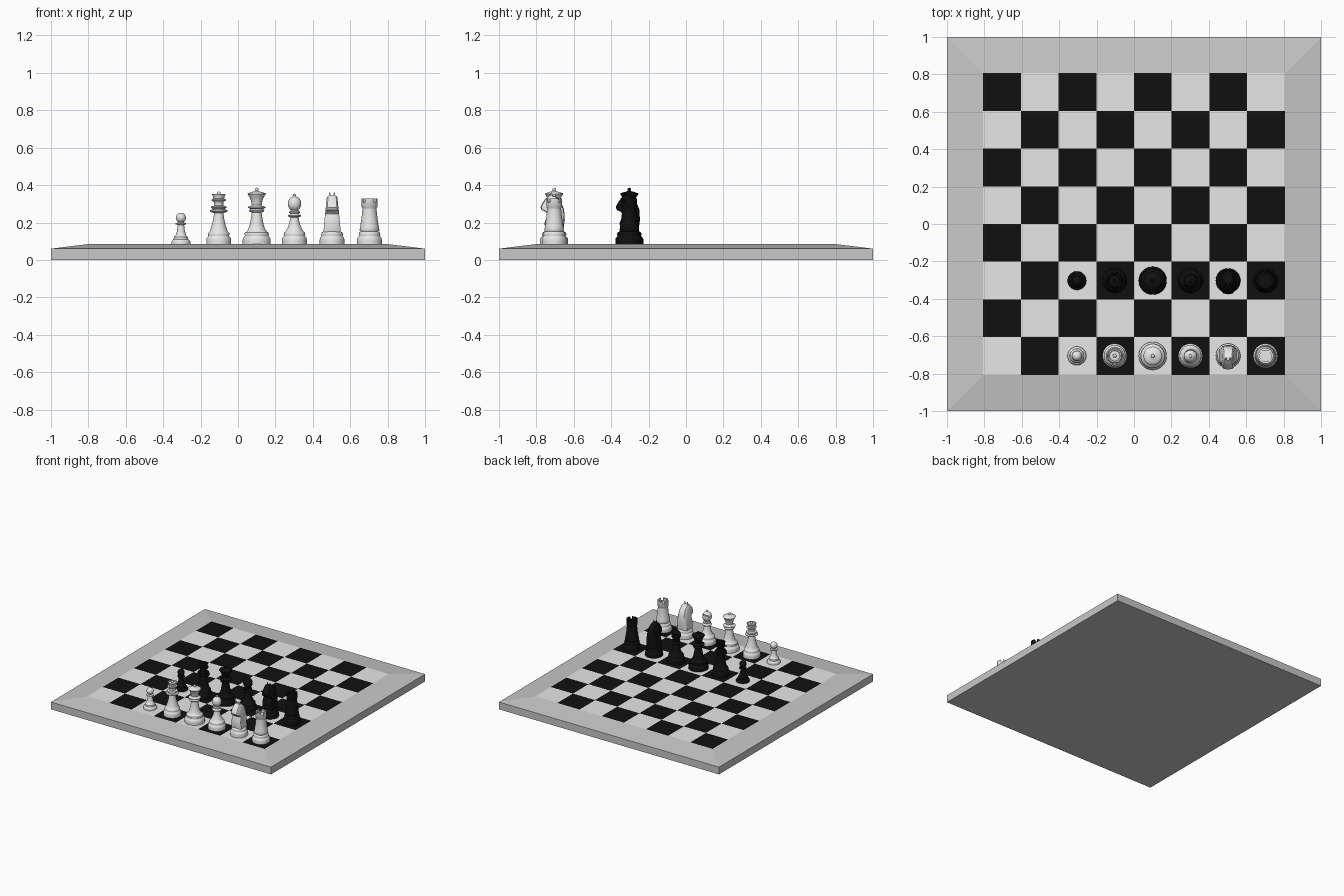
import bpy, bmesh, math
from mathutils import Vector

if "Cube" in bpy.data.objects:
    bpy.data.objects.remove(bpy.data.objects["Cube"])

TOP, HALF = 0.084, 0.806          # playing surface height and half width
ROW_WHITE, ROW_BLACK = -0.705, -0.303


def material(name, v):
    m = bpy.data.materials.new(name)
    m.diffuse_color = (v, v, v, 1)
    m.use_nodes = True
    m.node_tree.nodes["Principled BSDF"].inputs["Base Color"].default_value = m.diffuse_color
    return m


WHITE = material("white", 0.8)
BLACK = material("black", 0.005)
FRAME = material("frame_grey", 0.58)


def make(name, bm, mats, loc=(0, 0, 0)):
    me = bpy.data.meshes.new(name)
    bm.to_mesh(me)
    bm.free()
    ob = bpy.data.objects.new(name, me)
    bpy.context.collection.objects.link(ob)
    ob.location = loc
    for m in mats:
        me.materials.append(m)
    return ob


def lathe(bm, pts, n=40, turn=0.0):
    """Spin (radius, z) points round the z axis; radius 0 makes a pole."""
    prev = None
    for r, z in pts:
        if r == 0:
            ring = [bm.verts.new((0, 0, z))] * n
        else:
            a = [turn + 2 * math.pi * i / n for i in range(n)]
            ring = [bm.verts.new((r * math.cos(t), r * math.sin(t), z)) for t in a]
        if prev:
            for i in range(n):
                j = (i + 1) % n
                quad = list(dict.fromkeys([prev[i], prev[j], ring[j], ring[i]]))
                if len(quad) > 2:
                    bm.faces.new(quad)
        prev = ring
    bmesh.ops.recalc_face_normals(bm, faces=bm.faces)


def ball(r, z, start=-60, end=90, squash=1.0, steps=9):
    """Profile points of a ball, closed at the top."""
    pts = []
    for i in range(steps + 1):
        a = math.radians(start + (end - start) * i / steps)
        pts.append((0 if a > 1.57 else r * math.cos(a), z + r * squash * math.sin(a)))
    return pts


def foot(r):
    """Stepped foot shared by the large pieces."""
    return [(0, TOP), (r, TOP), (r, 0.108), (0.97 * r, 0.118), (0.86 * r, 0.125),
            (0.84 * r, 0.130), (0.88 * r, 0.137), (0.84 * r, 0.146), (0.73 * r, 0.151)]


def piece(name, pts, x):
    bm = bmesh.new()
    lathe(bm, pts)
    return make(name, bm, [WHITE], (x, ROW_WHITE, 0))


def cut(ob, size, loc, rot):
    """Cut a box-shaped slot out of a piece."""
    bm = bmesh.new()
    bmesh.ops.create_cube(bm, size=1)
    bmesh.ops.scale(bm, vec=size, verts=bm.verts)
    c = make("cutter", bm, [WHITE], ob.location + Vector(loc))
    c.rotation_euler = rot
    c.hide_render = True
    m = ob.modifiers.new("slot", 'BOOLEAN')
    m.operation, m.solver, m.object = 'DIFFERENCE', 'EXACT', c
    bpy.context.view_layer.objects.active = ob
    bpy.ops.object.modifier_apply(modifier=m.name)
    bpy.data.objects.remove(c)


# board frame with sloping border
bm = bmesh.new()
q = math.sqrt(2)
lathe(bm, [(0, 0), (q, 0), (q, 0.06), (HALF * q, TOP)], 4, math.pi / 4)
make("board_frame", bm, [FRAME])

# chequered squares
bm = bmesh.new()
bmesh.ops.create_grid(bm, x_segments=8, y_segments=8, size=HALF)
for f in bm.faces:
    c = f.calc_center_median()
    i, j = (int((v + HALF) / (HALF / 4)) for v in (c.x, c.y))
    f.material_index = (i + j) % 2
make("squares", bm, [WHITE, BLACK], (0, 0, TOP))

# pawn
pawn = piece("pawn", [(0, TOP), (0.05, TOP), (0.05, 0.097), (0.046, 0.106), (0.039, 0.110),
                      (0.038, 0.122), (0.028, 0.132), (0.021, 0.155), (0.017, 0.186),
                      (0.028, 0.190), (0.028, 0.196), (0.016, 0.200)]
             + ball(0.027, 0.225, -55), -0.305)

# crowned piece with double collar
queen = piece("tall_crown_piece", foot(0.066) + [
    (0.044, 0.165), (0.036, 0.19), (0.029, 0.22), (0.025, 0.25), (0.036, 0.254), (0.048, 0.260),
    (0.048, 0.266), (0.034, 0.270), (0.034, 0.275), (0.042, 0.280), (0.040, 0.286), (0.025, 0.290),
    (0.024, 0.302), (0.028, 0.312), (0.038, 0.318), (0.038, 0.324), (0.029, 0.328), (0.033, 0.345),
    (0.037, 0.352), (0.030, 0.352), (0.027, 0.345), (0.009, 0.349)]
    + ball(0.010, 0.355, -40, steps=6), -0.103)

# crowned piece with wide flared head
king = piece("wide_crown_piece", foot(0.075) + [
    (0.046, 0.163), (0.038, 0.185), (0.031, 0.22), (0.026, 0.253), (0.037, 0.257), (0.041, 0.263),
    (0.036, 0.269), (0.036, 0.273), (0.046, 0.278), (0.046, 0.284), (0.030, 0.289), (0.026, 0.294),
    (0.030, 0.315), (0.038, 0.335), (0.049, 0.353), (0.046, 0.357), (0.030, 0.362), (0.012, 0.367),
    (0.006, 0.370)] + ball(0.010, 0.376, -50, steps=6), 0.1)

# bishop with slot in the head
bishop = piece("bishop", foot(0.066) + [
    (0.042, 0.163), (0.033, 0.18), (0.026, 0.205), (0.022, 0.228), (0.034, 0.232), (0.036, 0.238),
    (0.026, 0.243), (0.022, 0.248), (0.030, 0.252), (0.030, 0.257), (0.022, 0.262)]
    + ball(0.036, 0.300, -55, 75, 1.12) + ball(0.009, 0.345, -30, steps=5), 0.302)
cut(bishop, (0.1, 0.06, 0.007), (0, 0.035, 0.322), (math.radians(35), 0, 0))

# rook with notched hollow top
rook = piece("rook", foot(0.066) + [
    (0.053, 0.160), (0.050, 0.175), (0.043, 0.22), (0.038, 0.268), (0.038, 0.278), (0.042, 0.283),
    (0.042, 0.327), (0.030, 0.327), (0.030, 0.304), (0, 0.304)], 0.703)
for a in (45, 135):
    cut(rook, (0.12, 0.016, 0.05), (0, 0, 0.333), (0, 0, math.radians(a)))

# knight: side outline built up in rounded layers on a lathed foot
side = [(-0.044, 0.150), (-0.052, 0.195), (-0.036, 0.245), (-0.046, 0.258), (-0.066, 0.266),
        (-0.073, 0.280), (-0.066, 0.298), (-0.046, 0.328), (-0.026, 0.346), (0.004, 0.342),
        (0.034, 0.318), (0.053, 0.270), (0.057, 0.215), (0.048, 0.150)]
bm = bmesh.new()
lathe(bm, foot(0.066) + [(0, 0.153)])
prev = None
for u, s in ((-1, 0.74), (-0.75, 0.93), (0, 1), (0.75, 0.93), (1, 0.74)):
    ring = []
    for y, z in side:
        half = 0.046 - 0.018 * (z - 0.15) / 0.2
        cy = -0.012 * (z - 0.15) / 0.2
        zz = z if z < 0.16 else 0.25 + (z - 0.25) * (0.5 + 0.5 * s)
        ring.append(bm.verts.new((u * half, cy + (y - cy) * s, zz)))
    if prev:
        for i in range(len(ring)):
            j = (i + 1) % len(ring)
            bm.faces.new((prev[i], prev[j], ring[j], ring[i]))
    else:
        bm.faces.new(ring)
    prev = ring
bm.faces.new(prev)
bmesh.ops.recalc_face_normals(bm, faces=bm.faces)
# ears
for sx in (-1, 1):
    v = bmesh.ops.create_cone(bm, cap_ends=True, segments=10, radius1=0.012, radius2=0.001,
                              depth=0.04)["verts"]
    bmesh.ops.translate(bm, vec=(sx * 0.012, -0.016, 0.343), verts=v)
knight = make("knight", bm, [WHITE], (0.503, ROW_WHITE, 0))

# smooth shading, then the dark set as copies
whites = [pawn, queen, king, bishop, knight, rook]
bpy.ops.object.select_all(action='DESELECT')
for ob in whites:
    ob.select_set(True)
bpy.context.view_layer.objects.active = pawn
bpy.ops.object.shade_smooth_by_angle(angle=math.radians(40))
for ob in whites:
    dark = ob.copy()
    dark.data = ob.data.copy()
    dark.name = "dark_" + ob.name
    ob.name = "light_" + ob.name
    for k in range(len(dark.data.materials)):
        dark.data.materials[k] = BLACK
    dark.location.y = ROW_BLACK
    bpy.context.collection.objects.link(dark)
